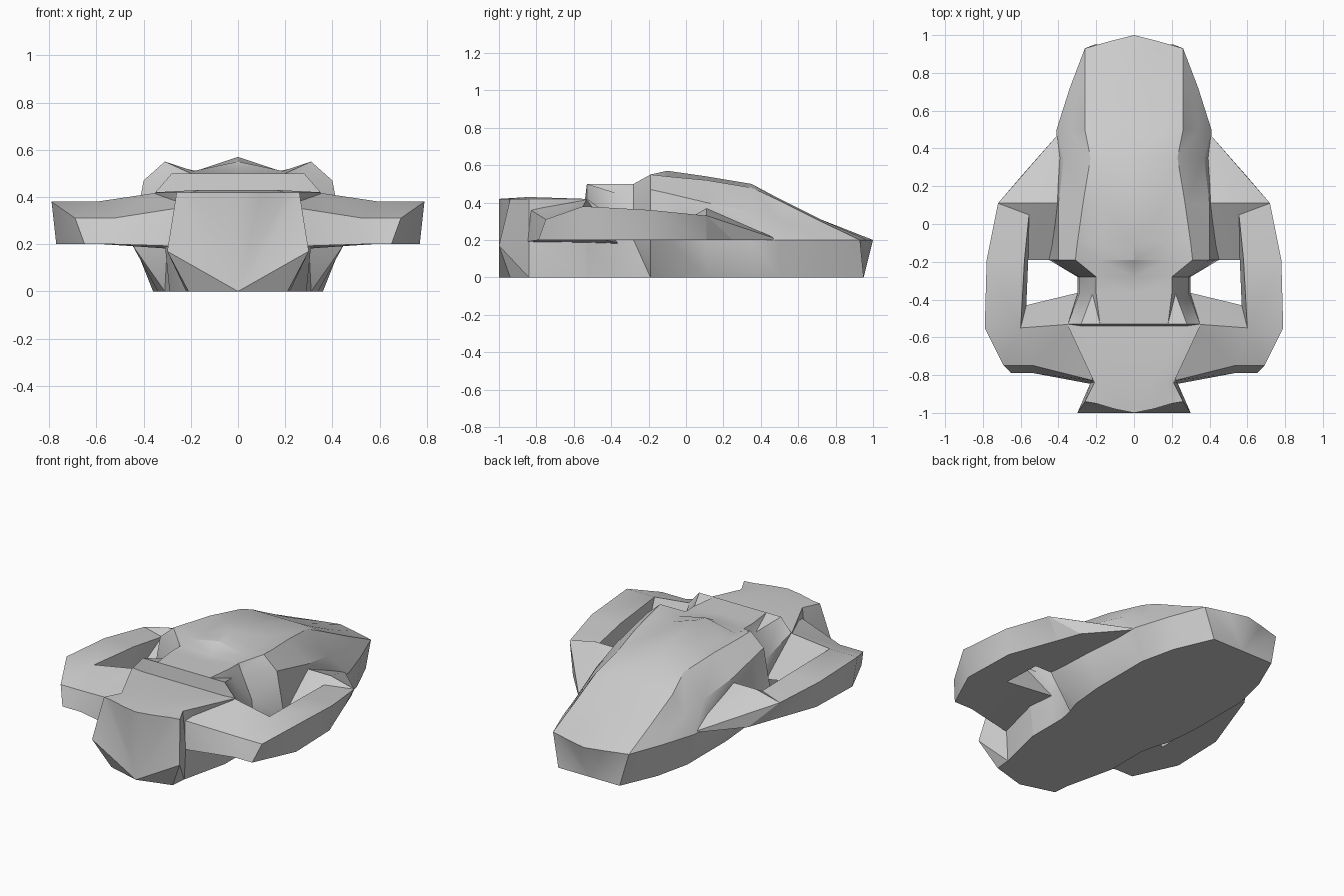
import bpy
import bmesh
import math

default_cube = bpy.data.objects.get("Cube")
if default_cube:
    bpy.data.objects.remove(default_cube, do_unlink=True)

UNIT = 0.01  # all coordinates below are in hundredths

grey = bpy.data.materials.new("plain grey")
grey.use_nodes = True
colour = (0.6, 0.6, 0.6, 1)
grey.diffuse_color = colour
grey.node_tree.nodes["Principled BSDF"].inputs["Base Color"].default_value = colour


def finish(name, bm, mirrored_bisect):
    """Turn a half mesh into a mirrored, angle-smoothed object."""
    bmesh.ops.remove_doubles(bm, verts=bm.verts, dist=UNIT / 10)
    bmesh.ops.dissolve_degenerate(bm, edges=bm.edges, dist=UNIT / 10)
    bmesh.ops.recalc_face_normals(bm, faces=bm.faces)
    mesh = bpy.data.meshes.new(name)
    bm.to_mesh(mesh)
    bm.free()
    mesh.materials.append(grey)
    part = bpy.data.objects.new(name, mesh)
    bpy.context.collection.objects.link(part)
    mirror = part.modifiers.new("mirror", "MIRROR")
    mirror.use_axis[0] = True
    mirror.use_clip = mirrored_bisect
    mirror.use_mirror_merge = mirrored_bisect
    bpy.ops.object.select_all(action="DESELECT")
    part.select_set(True)
    bpy.context.view_layer.objects.active = part
    bpy.ops.object.modifier_apply(modifier=mirror.name)
    bpy.ops.object.shade_smooth_by_angle(angle=math.radians(28))
    return part


def add_point(bm, point):
    return bm.verts.new([value * UNIT for value in point])


def skin(bm, rings, closed):
    """Join consecutive rings with triangles; closed rings wrap around."""
    rows = [[add_point(bm, point) for point in ring] for ring in rings]
    for first, second in zip(rows, rows[1:]):
        count = len(first)
        for i in range(count if closed else count - 1):
            j = (i + 1) % count
            bm.faces.new((first[i], first[j], second[j]))
            bm.faces.new((first[i], second[j], second[i]))
    return rows


def section(y, bottom, side, shoulder, crest, valley, top):
    """Half cross-section of the body from bottom centre to top centre."""
    outline = [(0, 0), (bottom, 0), side, shoulder, crest, valley, (0, top)]
    return [(x, y, z) for x, z in outline]


# Body: tail, humped back, waist and hood
tail = [(0, 95, 0), (21, 95, 0), (26, 93, 20), (26, 93, 20),
        (26, 93, 20), (12, 97, 20), (0, 100, 20)]
back = [
    tail,
    section(72, 31, (34, 20), (30, 25), (26, 30), (14, 31), 31),
    section(50, 36, (41, 20), (34, 30), (26, 41), (17, 42), 42),
    section(35, 36, (41, 20), (37, 35), (23, 48), (15, 50), 50),
    section(11, 36, (43, 20), (40, 40), (27, 52), (17, 51), 54),
    section(-10, 34, (44, 20), (40, 45), (30, 54), (18, 51), 57),
    section(-19, 31, (45, 20), (40, 47), (31, 55), (19, 51), 55),
]
waist = section(-28, 29, (30, 20), (29, 30), (22, 45), (20, 50), 50)
neck = section(-37, 29, (30, 20), (29, 30), (22, 45), (20, 50), 50)
hood = section(-53, 29, (31, 20), (35, 42), (28, 50), (18, 50), 50)

# Head: lower step in front of the hood, pinched, then flared to the face
brow = section(-54, 29, (31, 20), (35, 42), (28, 42), (18, 42), 42)
pinch = section(-84, 22, (23, 20), (21, 42), (16, 43), (8, 43), 43)
face = [(0, -100, 0), (21, -94, 0), (30, -100, 17), (26, -94, 42),
        (20, -95, 42), (10, -98, 42), (0, -100, 42)]

bm = bmesh.new()
rows = skin(bm, back + [waist, neck, hood, brow, pinch, face], closed=False)
for end in (rows[0], rows[-1]):
    for here, after in zip(end[1:], end[2:]):
        bm.faces.new((end[0], here, after))
finish("body", bm, True)

# Side arms: rings of inner top, outer top, outer bottom, inner bottom
inner_top, inner_bottom = (60, -55, 38), (57, -43, 20)
arm_rings = [
    [(33, -53, 42), (21, -83, 36), (21, -85, 19), (28, -36, 18)],
    [inner_top, (53, -75, 31), (53, -79, 20), inner_bottom],
    [inner_top, (69, -75, 31), (65, -79, 20), inner_bottom],
    [inner_top, (79, -55, 38), (77, -53, 20), inner_bottom],
    [(58, -19, 36), (78, -19, 36), (76, -19, 20), (56, -19, 20)],
    [(55, 11, 33), (72, 11, 33), (65, 11, 20), (55, 11, 20)],
]
bm = bmesh.new()
rows = skin(bm, arm_rings, closed=True)
bm.faces.new(rows[0])
bm.faces.new(rows[-1])
finish("side_arms", bm, False)

# Wedges that join the arms to the back
wedge = [(40, 11, 37), (56, 11, 37), (72, 11, 33), (65, 11, 20),
         (60, 25, 20), (38, 50, 20), (40, -19, 20), (56, -19, 20)]
bm = bmesh.new()
for corner in wedge:
    add_point(bm, corner)
bmesh.ops.convex_hull(bm, input=bm.verts)
finish("arm_wedges", bm, False)
